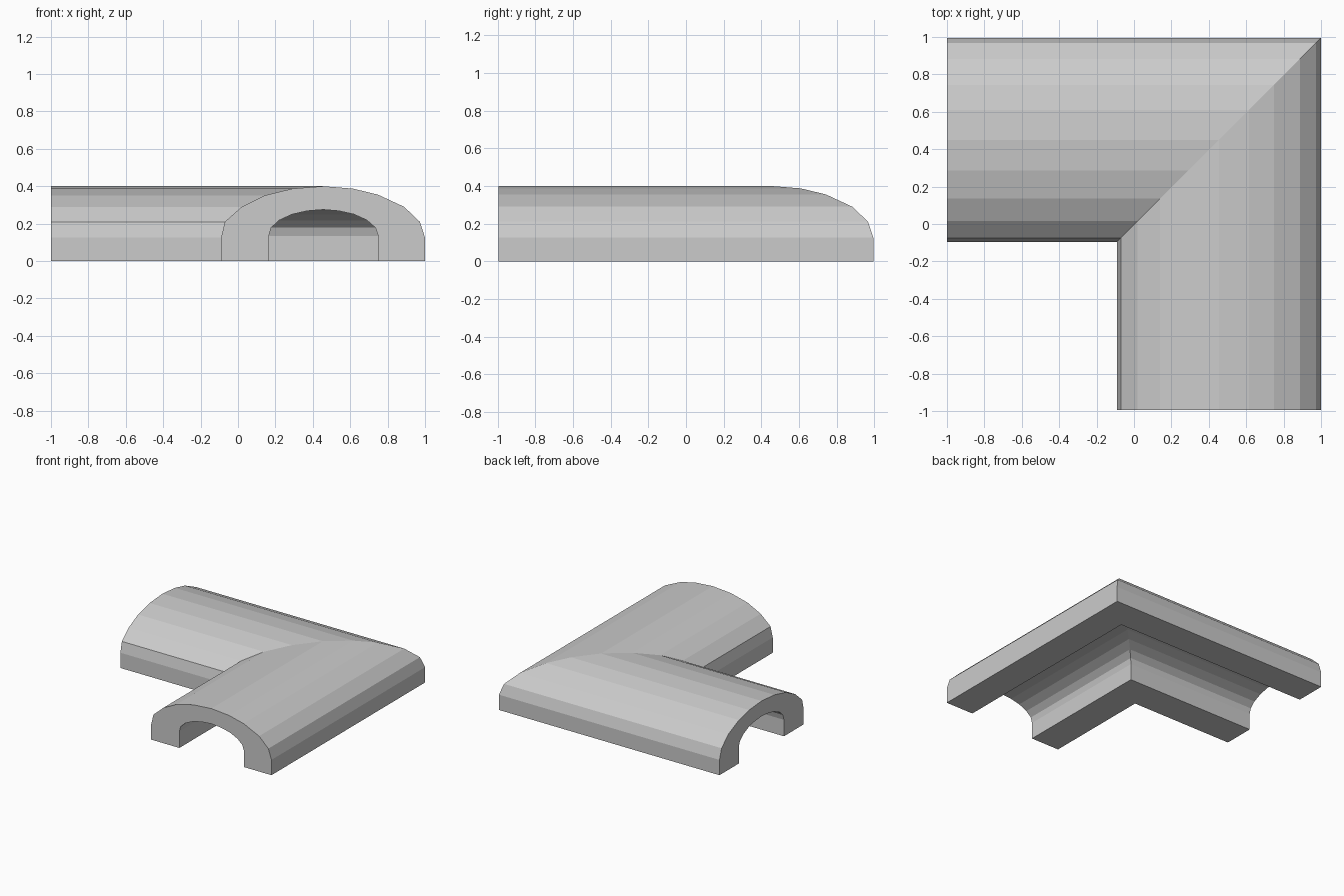
import bpy, bmesh

if "Cube" in bpy.data.objects:
    bpy.data.objects.remove(bpy.data.objects["Cube"])

# Arch cross-section: (distance across the arm, height), outer skin then inner skin
outer = [(-0.09, 0), (-0.09, 0.125), (-0.07, 0.21), (0.02, 0.29), (0.14, 0.35),
         (0.29, 0.387), (0.455, 0.4), (0.615, 0.387), (0.748, 0.355),
         (0.888, 0.29), (0.972, 0.21), (1.0, 0.125), (1.0, 0)]
inner = [(0.75, 0), (0.75, 0.135), (0.735, 0.178), (0.69, 0.218), (0.62, 0.25),
         (0.54, 0.268), (0.455, 0.275), (0.37, 0.268), (0.29, 0.25),
         (0.22, 0.218), (0.177, 0.178), (0.165, 0.135), (0.165, 0)]
profile = outer + inner
SHIFT = -0.005   # centres the footprint in y

bm = bmesh.new()


def ring(place):
    return [bm.verts.new(place(s, z)) for s, z in profile]


# Front end, mitred corner, left end
rings = [ring(lambda s, z: (s, -0.995, z)),
         ring(lambda s, z: (s, s + SHIFT, z)),
         ring(lambda s, z: (-1.0, s + SHIFT, z))]

# Skin both arms
n = len(profile)
for a, b in zip(rings, rings[1:]):
    for i in range(n):
        j = (i + 1) % n
        bm.faces.new((a[i], a[j], b[j], b[i]))

# Arch-shaped end caps
bm.faces.new(rings[0])
bm.faces.new(rings[-1][::-1])
bmesh.ops.recalc_face_normals(bm, faces=bm.faces)

mesh = bpy.data.meshes.new("corner_arch")
bm.to_mesh(mesh)
bm.free()
bpy.context.collection.objects.link(bpy.data.objects.new("corner_arch", mesh))
